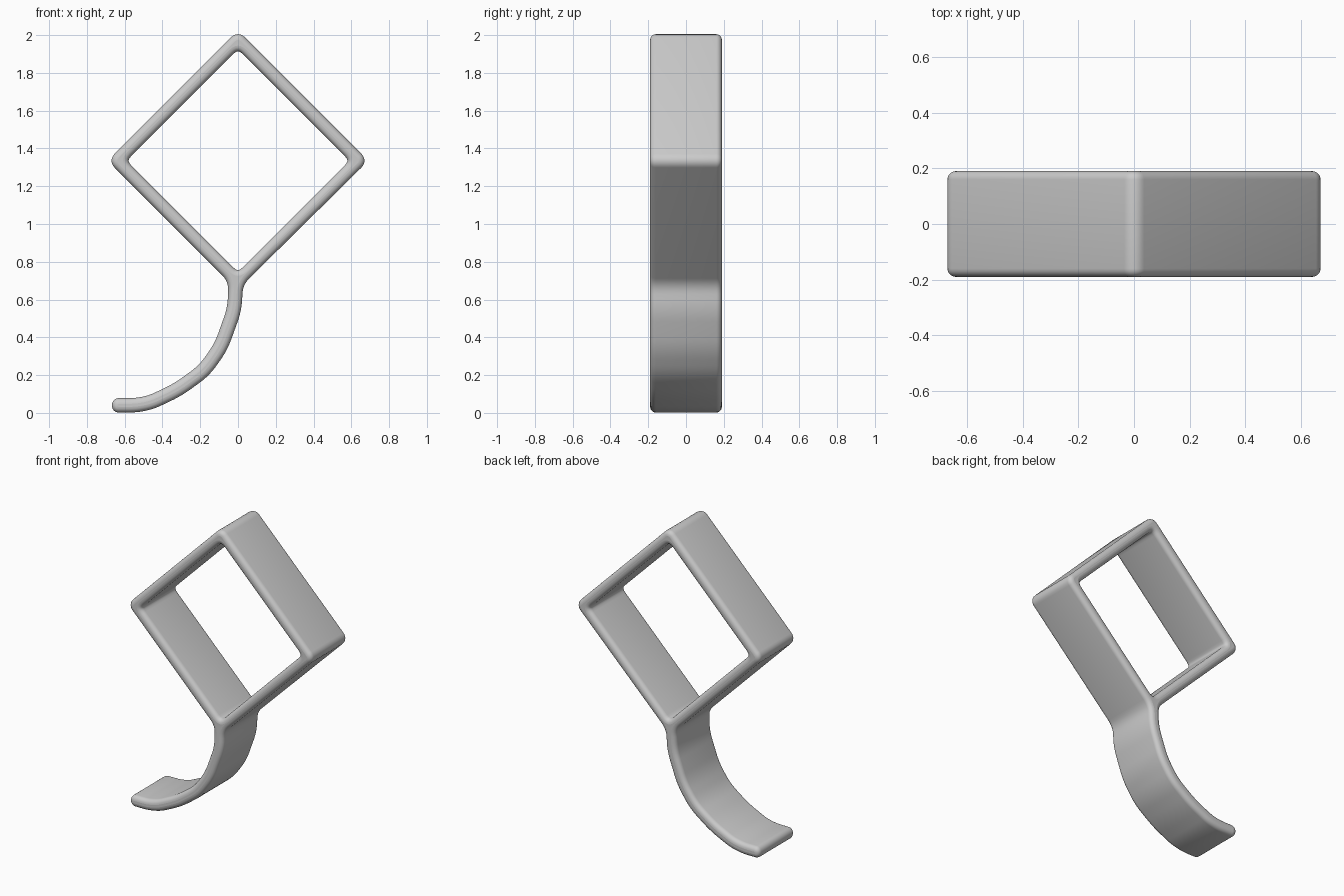
import bpy
import math
from mathutils import Vector

cube = bpy.data.objects.get("Cube")
if cube:
    bpy.data.objects.remove(cube, do_unlink=True)

EDGE = 0.03           # rounding of the band's rims
HALF_DEPTH = 0.19
MID = 1.335           # height of the diamond's centre


def soften(corners, steps=6):
    """Round a closed outline; each corner is (x, z, rounding length)."""
    result = []
    count = len(corners)
    for i, (x, z, size) in enumerate(corners):
        p = Vector((x, z))
        before = Vector(corners[i - 1][:2]) - p
        after = Vector(corners[(i + 1) % count][:2]) - p
        t = min(size, 0.45 * before.length, 0.45 * after.length)
        a, b = p + before.normalized() * t, p + after.normalized() * t
        for k in range(steps + 1):
            s = k / steps
            result.append(a * (1 - s) ** 2 + p * 2 * s * (1 - s) + b * s * s)
    return result


def add_loop(curve, points):
    spline = curve.splines.new('POLY')
    spline.points.add(len(points) - 1)
    for point, p in zip(spline.points, points):
        point.co = (p.x, p.y, 0, 1)
    spline.use_cyclic_u = True


# Centre line of the curved tail, from the diamond to the tip
path = [Vector(p) for p in (
    (-0.012, 0.66), (-0.018, 0.55), (-0.09, 0.35), (-0.178, 0.225),
    (-0.32, 0.122), (-0.46, 0.056), (-0.54, 0.04), (-0.637, 0.04))]
half = 0.038 - EDGE
left, right = [], []
for i, p in enumerate(path):
    along = (path[min(i + 1, len(path) - 1)] - path[max(i - 1, 0)]).normalized()
    if i == 0:
        along = Vector((0, -1))
    side = Vector((-along.y, along.x)) * half
    size = half if i == len(path) - 1 else 0.06
    right.append((*(p + side), size))
    left.append((*(p - side), size))

# Outer outline: diamond, blended into the tail
reach = 0.69 - EDGE * math.sqrt(2)
top = MID + reach
base = MID - reach
outline = [(-reach, MID, 0.023), (0, top, 0.023), (reach, MID, 0.023)]
outline.append((right[0][0], base + abs(right[0][0]), 0.06))
outline += right[1:] + left[:0:-1]
outline.append((left[0][0], base + abs(left[0][0]), 0.06))

# Diamond opening
hole = 0.59 + EDGE * math.sqrt(2)
opening = [(-hole, MID, 0.065), (0, MID - hole, 0.065),
           (hole, MID, 0.065), (0, MID + hole, 0.065)]

# Extrude the outline into a band with rounded rims
curve = bpy.data.curves.new("diamond_hook", 'CURVE')
curve.dimensions = '2D'
curve.fill_mode = 'BOTH'
curve.extrude = HALF_DEPTH - EDGE
curve.bevel_depth = EDGE
curve.bevel_resolution = 4
add_loop(curve, soften(outline))
add_loop(curve, soften(opening))

hook = bpy.data.objects.new("diamond_hook", curve)
bpy.context.collection.objects.link(hook)
hook.rotation_euler.x = math.radians(90)

grey = bpy.data.materials.new("light_grey")
grey.use_nodes = True
colour = (0.6, 0.6, 0.6, 1)
grey.diffuse_color = colour
grey.node_tree.nodes["Principled BSDF"].inputs["Base Color"].default_value = colour
curve.materials.append(grey)

# Turn into a smooth shaded mesh
bpy.ops.object.select_all(action='DESELECT')
hook.select_set(True)
bpy.context.view_layer.objects.active = hook
bpy.ops.object.convert(target='MESH')
bpy.ops.object.shade_smooth_by_angle(angle=math.radians(40))
